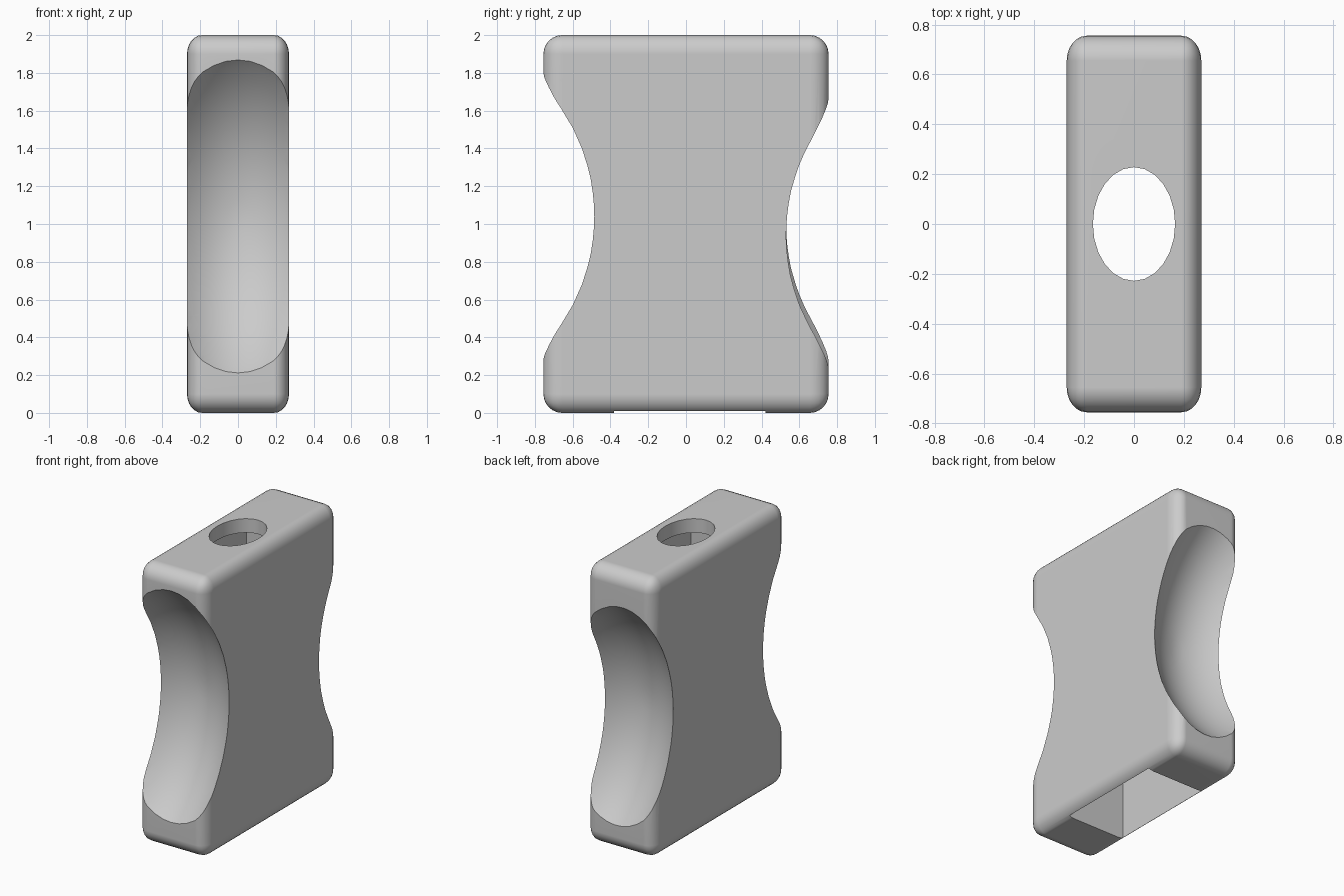
import bpy, bmesh, math
from mathutils import Matrix

cube = bpy.data.objects.get("Cube")
if cube:
    bpy.data.objects.remove(cube, do_unlink=True)

grey = bpy.data.materials.new("plain grey")
grey.use_nodes = True
colour = (0.6, 0.6, 0.6, 1)
grey.diffuse_color = colour
grey.node_tree.nodes["Principled BSDF"].inputs["Base Color"].default_value = colour


def add_object(name, bm):
    mesh = bpy.data.meshes.new(name)
    bm.to_mesh(mesh)
    bm.free()
    obj = bpy.data.objects.new(name, mesh)
    bpy.context.collection.objects.link(obj)
    mesh.materials.append(grey)
    return obj


def box(name, size, centre, radius=0, squash=1):
    bm = bmesh.new()
    bmesh.ops.create_cube(bm, size=1)
    bmesh.ops.scale(bm, vec=(size[0] / squash, size[1], size[2]), verts=bm.verts)
    if radius:
        bmesh.ops.bevel(bm, geom=bm.edges[:], offset=radius, segments=6,
                        profile=0.5, affect='EDGES')
    bmesh.ops.scale(bm, vec=(squash, 1, 1), verts=bm.verts)
    bmesh.ops.translate(bm, vec=centre, verts=bm.verts)
    return add_object(name, bm)


def scoop(name, centre, tilt=0):
    # Stretched ball with its poles along the depth axis
    bm = bmesh.new()
    bmesh.ops.create_uvsphere(bm, u_segments=48, v_segments=40, radius=1)
    bmesh.ops.transform(bm, verts=bm.verts, matrix=(
        Matrix.Translation(centre) @ Matrix.Rotation(tilt, 4, 'Y')
        @ Matrix.Diagonal((0.66, 1.14, 1.125, 1))
        @ Matrix.Rotation(math.pi / 2, 4, 'X')))
    return add_object(name, bm)


def oval_hole(name, rx, ry, z):
    bm = bmesh.new()
    bmesh.ops.create_cone(bm, cap_ends=True, segments=24, radius1=1, radius2=1, depth=0.5)
    bmesh.ops.scale(bm, vec=(rx, ry, 1), verts=bm.verts)
    bmesh.ops.translate(bm, vec=(0, 0, z), verts=bm.verts)
    return add_object(name, bm)


# Rounded block
body = box("body", (0.54, 1.51, 2), (0, 0, 1), radius=0.1, squash=0.8)

# Finger scoops, open pocket underneath, and hole in the top
cutters = [
    scoop("front_scoop", (0, -1.525, 1.04)),
    scoop("back_scoop", (0, 1.57, 0.97), tilt=-0.05),
    box("pocket", (0.45, 0.8, 2.0), (0, 0.02, 0.9)),
    oval_hole("top_hole", 0.165, 0.228, 2.0),
]
bpy.ops.object.select_all(action='DESELECT')
body.select_set(True)
bpy.context.view_layer.objects.active = body
for cutter in cutters:
    cutter.hide_render = True
    mod = body.modifiers.new(cutter.name, 'BOOLEAN')
    mod.operation = 'DIFFERENCE'
    mod.solver = 'EXACT'
    mod.object = cutter
    bpy.ops.object.modifier_apply(modifier=mod.name)
    bpy.data.objects.remove(cutter, do_unlink=True)

bpy.ops.object.shade_smooth_by_angle(angle=math.radians(25))
normals = body.modifiers.new("clean_shading", 'WEIGHTED_NORMAL')
normals.keep_sharp = True
